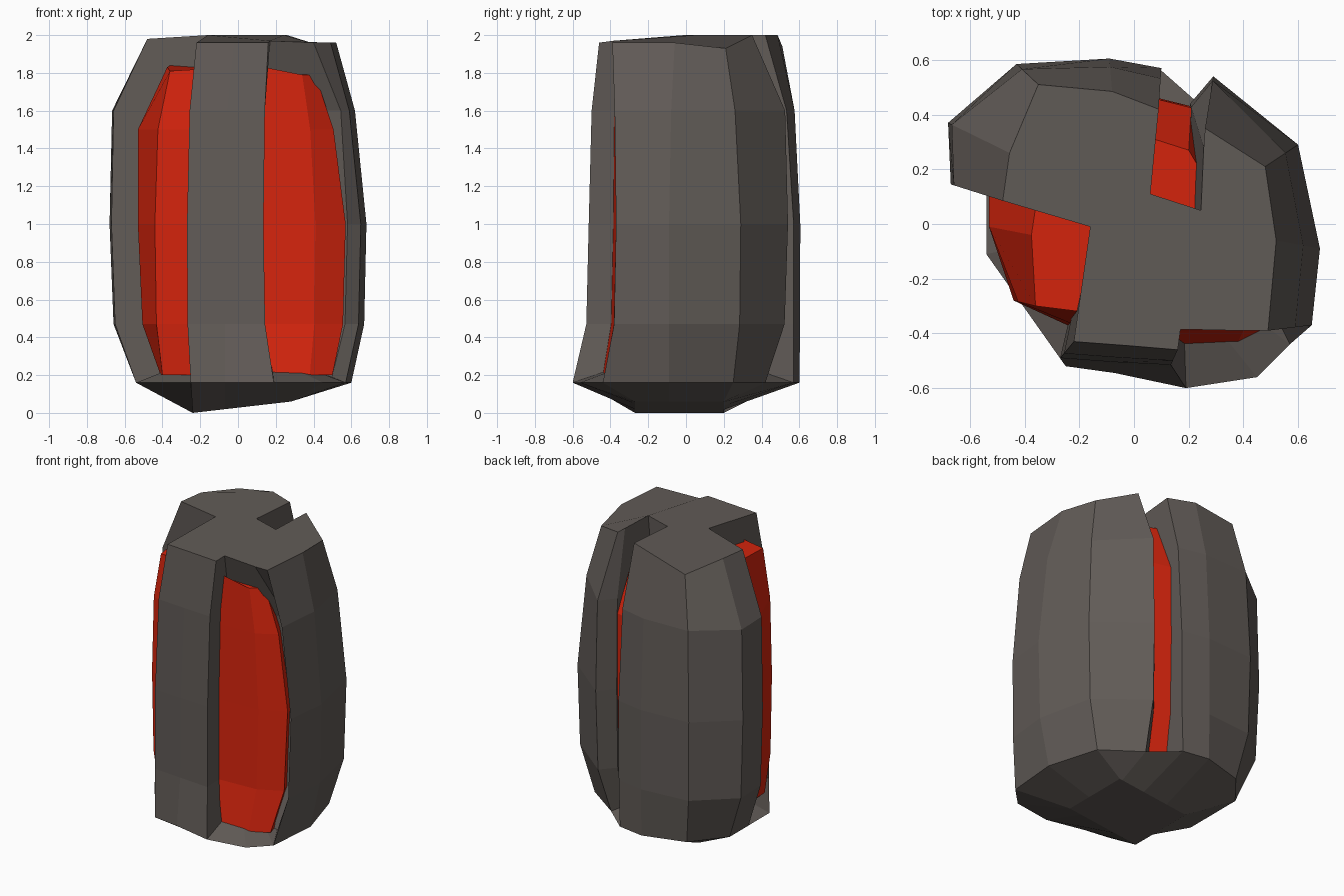
import bpy, bmesh
from mathutils import Vector

if "Cube" in bpy.data.objects:
    bpy.data.objects.remove(bpy.data.objects["Cube"])


def material(name, color):
    m = bpy.data.materials.new(name)
    m.diffuse_color = (*color, 1)
    m.use_nodes = True
    m.node_tree.nodes["Principled BSDF"].inputs["Base Color"].default_value = m.diffuse_color
    return m


def loft(name, rings, mat, cap_start=True):
    """Skin a stack of equal-length rings with flat quads."""
    bm = bmesh.new()
    rows = [[bm.verts.new(p) for p in ring] for ring in rings]
    n = len(rows[0])
    for a, b in zip(rows, rows[1:]):
        for i in range(n):
            j = (i + 1) % n
            bm.faces.new((a[i], a[j], b[j], b[i]))
    if cap_start:
        bm.faces.new(rows[0][::-1])
    bm.faces.new(rows[-1])
    bmesh.ops.remove_doubles(bm, verts=bm.verts, dist=0.001)
    bmesh.ops.recalc_face_normals(bm, faces=bm.faces)
    me = bpy.data.meshes.new(name)
    bm.to_mesh(me)
    bm.free()
    me.materials.append(mat)
    ob = bpy.data.objects.new(name, me)
    bpy.context.collection.objects.link(ob)
    return ob


def ring(a, b, t, z):
    """Blend outline a towards outline b and place it at height z."""
    ts = t if isinstance(t, list) else [t] * len(a)
    zs = z if isinstance(z, list) else [z] * len(a)
    return [(*Vector(p).lerp(Vector(q), k), h) for p, q, k, h in zip(a, b, ts, zs)]


stone = material("dark_stone", (0.12, 0.105, 0.095))
red = material("red_core", (0.68, 0.018, 0.004))

# Shell outlines: front pillar + front opening, right side, back slot, left side
shell_top = [(-.22, -.43), (-.02, -.445), (.16, -.46), (.17, -.385), (.40, -.39),
             (.49, -.39), (.52, -.06), (.48, .21), (.26, .35), (.255, .28),
             (.245, .05), (.06, .11),
             (.09, .42), (-.08, .485), (-.35, .51), (-.455, .26), (-.48, .085),
             (-.16, -.01)]
shell_mid = [(-.27, -.49), (-.07, -.505), (.135, -.515), (.12, -.25), (.58, -.22),
             (.65, -.37), (.68, -.09), (.60, .29), (.29, .54), (.205, .44),
             (.18, .07), (.06, .11),
             (.10, .57), (-.09, .605), (-.43, .585), (-.68, .37), (-.67, .145),
             (-.16, -.01)]
shell_foot = [(-.25, -.52), (-.07, -.545), (.19, -.60), (.2, -.40), (.49, -.3),
              (.57, -.44), (.60, -.09), (.50, .25), (.26, .42), (.2, .37),
              (.18, .07), (.06, .11),
              (.09, .57), (-.09, .60), (-.37, .52), (-.54, .31), (-.54, .11),
              (-.16, -.01)]
top_z = [1.96, 1.96, 1.96, 1.97, 1.96, 1.96, 1.96, 1.93] + [2] * 6 + [1.94, 1.98, 1.98, 2]
shoulder = [.28] * 3 + [.2, .2] + [.38] * 3 + [.08, .08] + [.25] * 5 + [.06, .06, 0]
loft("shell", [
    ring(shell_foot, shell_mid, 0, .16),
    ring(shell_foot, shell_mid, .85, .47),
    ring(shell_mid, shell_top, 0, 1.0),
    ring(shell_mid, shell_top, shoulder, 1.6),
    ring(shell_mid, shell_top, 1, top_z)], stone, cap_start=False)

# Base bowl: foot outline without notches, plus the ledges under the openings
rim = (shell_foot[0:3] + [(.45, -.56)] + shell_foot[5:9] + shell_foot[12:17]
       + [(-.54, -.11)])
sole = [(min(max(x, -.24), .28), min(max(y, -.27), .2)) for x, y in rim]
sole_z = [.06 * (x + .24) / .52 for x, y in sole]
ledge = [(x * .72, y * .72) for x, y in rim]
loft("base_bowl", [
    ring(sole, sole, 0, sole_z),
    ring(rim, rim, 0, .16),
    ring(ledge, ledge, 0, .22)], stone)

# Red core seen through the three openings
core_top = [(-.2, -.32), (.14, -.37), (.34, -.365), (.41, -.30), (.3, .1),
            (.2, .27), (.075, .31), (-.2, .2), (-.36, .06), (-.375, -.04), (-.36, -.30)]
core_mid = [(-.2, -.39), (.12, -.385), (.41, -.37), (.57, -.29), (.4, .1),
            (.21, .43), (.09, .46), (-.3, .2), (-.53, .11), (-.53, -.01), (-.44, -.28)]
core_foot = [(-.2, -.38), (.19, -.44), (.38, -.43), (.5, -.37), (.35, .1),
             (.22, .36), (.08, .40), (-.2, .2), (-.40, .08), (-.41, -.03), (-.40, -.26)]
core_z = [1.82, 1.83, 1.79, 1.79, 1.8, 1.83, 1.84, 1.84, 1.84, 1.83, 1.81]
core_shoulder = [.2, .3, .4, .4, .3, .03, .03, 0, 0, 0, .2]
loft("core", [
    ring(core_foot, core_mid, 0, .20),
    ring(core_foot, core_mid, .8, .47),
    ring(core_mid, core_top, 0, 1.0),
    ring(core_mid, core_top, core_shoulder, 1.5),
    ring(core_mid, core_top, 1, core_z)], red)
